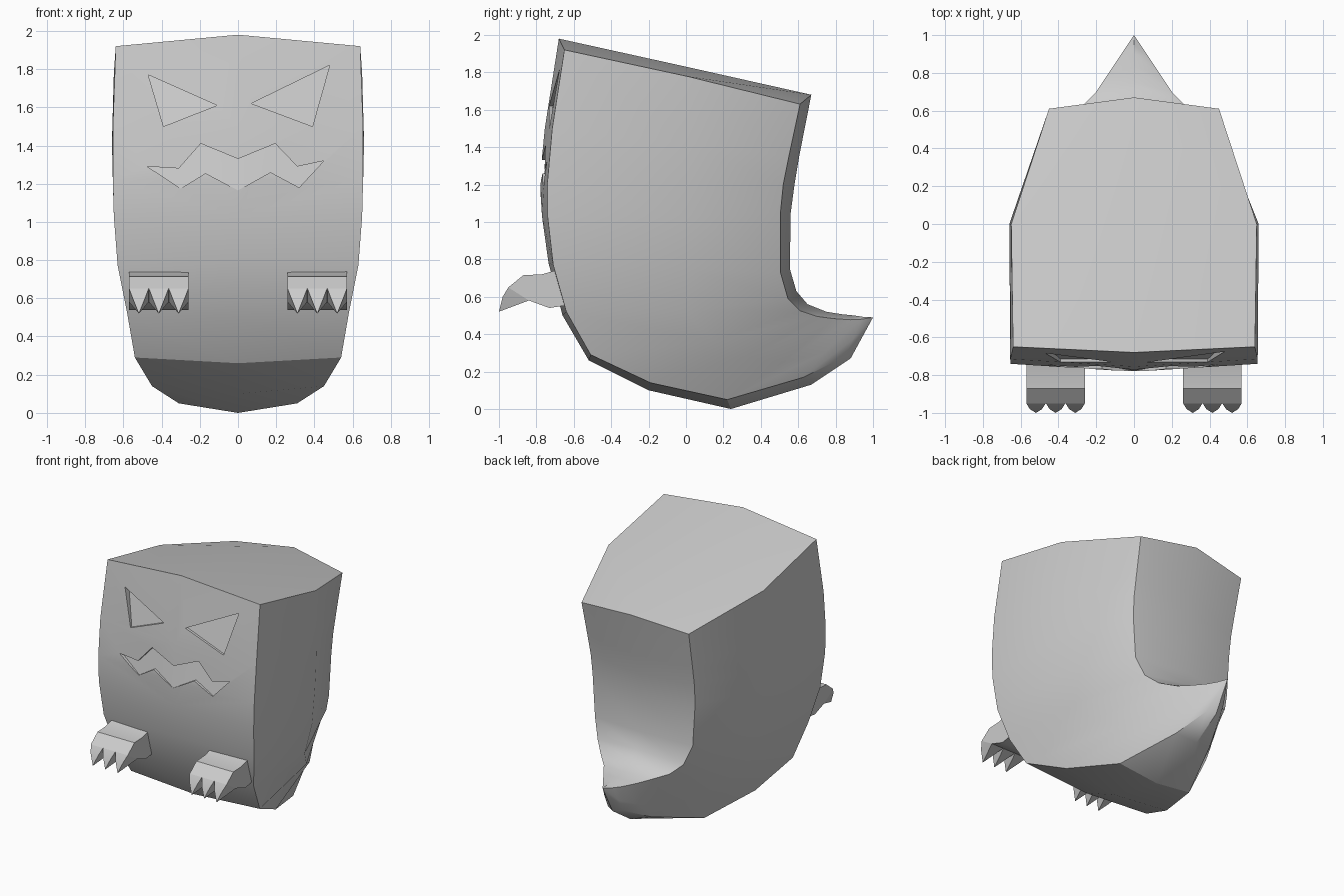
import bpy, bmesh, math

if "Cube" in bpy.data.objects:
    bpy.data.objects.remove(bpy.data.objects["Cube"])

grey = bpy.data.materials.new("plain grey")
grey.diffuse_color = (0.6, 0.6, 0.6, 1)
grey.use_nodes = True
grey.node_tree.nodes["Principled BSDF"].inputs["Base Color"].default_value = grey.diffuse_color


def finish(bm, name):
    bmesh.ops.recalc_face_normals(bm, faces=bm.faces[:])
    me = bpy.data.meshes.new(name)
    bm.to_mesh(me)
    bm.free()
    me.materials.append(grey)
    ob = bpy.data.objects.new(name, me)
    bpy.context.collection.objects.link(ob)
    return ob


def smooth(ob, angle):
    bpy.ops.object.select_all(action='DESELECT')
    ob.select_set(True)
    bpy.context.view_layer.objects.active = ob
    bpy.ops.object.shade_smooth_by_angle(angle=math.radians(angle))


# Body cross-sections from the crown to the tail:
# front centre (y, z), front edge (x, y, z), flank, back edge, back centre (y, z)
rows = [
    ((-.68, 1.98), (.64, -.65, 1.92), (.65, 0, 1.78), (.45, .61, 1.63), (.67, 1.68)),
    ((-.755, 1.5), (.655, -.715, 1.5), (.66, 0, 1.42), (.44, .55, 1.35), (.605, 1.35)),
    ((-.782, 1.22), (.655, -.74, 1.22), (.655, 0, 1.2), (.435, .52, 1.2), (.58, 1.2)),
    ((-.77, 1.03), (.65, -.74, 1.03), (.645, 0, 1.03), (.43, .505, 1.05), (.56, 1.05)),
    ((-.735, .78), (.63, -.71, .77), (.62, 0, .75), (.41, .505, .73), (.555, .75)),
    ((-.66, .5), (.58, -.64, .52), (.56, 0, .52), (.36, .545, .59), (.59, .63)),
    ((-.52, .26), (.54, -.51, .29), (.47, .15, .36), (.29, .61, .525), (.65, .56)),
    ((-.2, .1), (.45, -.19, .14), (.37, .33, .28), (.2, .7, .495), (.75, .52)),
    ((.24, 0), (.31, .22, .05), (.25, .52, .25), (.14, .79, .483), (.83, .507)),
    ((.67, .13), (.15, .63, .17), (.13, .74, .3), (.08, .88, .477), (.9, .5)),
    ((.88, .27), (.06, .85, .28), (.06, .89, .37), (.04, .94, .48), (.95, .492)),
]
bm = bmesh.new()
rings = []
for fc, f, m, b, bc in rows:
    pts = [(0, *fc), f, m, b, (0, *bc)]
    pts += [(-p[0], p[1], p[2]) for p in (b, m, f)]
    rings.append([bm.verts.new(p) for p in pts])
for r, s in zip(rings, rings[1:]):
    for i in range(8):
        j = (i + 1) % 8
        bm.faces.new((r[i], r[j], s[j], s[i]))
tip = bm.verts.new((0, 1, .49))
for i in range(8):
    bm.faces.new((rings[-1][i], rings[-1][(i + 1) % 8], tip))
# Ridged crown
crown = bm.verts.new((0, 0, 1.83))
t = rings[0]
for q in ((0, 1, 2), (2, 3, 4), (4, 5, 6), (6, 7, 0)):
    bm.faces.new([t[i] for i in q] + [crown])
body = finish(bm, "body")


def front_y(x, z):
    """Depth of the front wall of the body."""
    for (c0, e0, *_), (c1, e1, *_) in zip(rows, rows[1:]):
        if c0[1] >= z >= c1[1]:
            k = (c0[1] - z) / (c0[1] - c1[1])
            c = c0[0] + (c1[0] - c0[0]) * k
            e = e0[1] + (e1[1] - e0[1]) * k
            return c + (e - c) * abs(x) / .65
    return -.7


def carve(name, polys):
    """Cut a recess; each point is (x, y, z) on its floor."""
    bm = bmesh.new()
    for poly in polys:
        bm.faces.new([bm.verts.new(p) for p in poly])
    bmesh.ops.remove_doubles(bm, verts=bm.verts[:], dist=1e-5)
    bmesh.ops.triangulate(bm, faces=bm.faces[:])
    old = bm.verts[:]
    ext = bmesh.ops.extrude_face_region(bm, geom=bm.faces[:], use_keep_orig=True)
    for v in ext['geom']:
        if isinstance(v, bmesh.types.BMVert):
            v.co.y -= .2
    cutter = finish(bm, name)
    cutter.hide_render = True
    mod = body.modifiers.new(name, 'BOOLEAN')
    mod.operation = 'DIFFERENCE'
    mod.solver = 'EXACT'
    mod.object = cutter
    bpy.context.view_layer.objects.active = body
    bpy.ops.object.modifier_apply(modifier=name)
    bpy.data.objects.remove(cutter)


# Slanted eyes, deepest along the brow: outer top, inner, bottom
for name, tri in (("left_eye_cut", ((-.47, 1.77), (-.11, 1.61), (-.39, 1.5))),
                  ("right_eye_cut", ((.48, 1.82), (.07, 1.62), (.39, 1.5)))):
    carve(name, [[(x, front_y(x, z) + d, z) for (x, z), d in zip(tri, (.05, .02, .015))]])

# Jagged mouth, two halves meeting on the centre line, floor tilted upwards
halves = [
    [(0, 1.33), (-.195, 1.41), (-.31, 1.28), (-.475, 1.29), (-.3, 1.175), (-.17, 1.255), (0, 1.165)],
    [(0, 1.33), (.195, 1.41), (.31, 1.29), (.45, 1.32), (.32, 1.18), (.17, 1.26), (0, 1.165)],
]
carve("mouth_cut", [[(x, -.777 + .07 * abs(x) + .2 * (z - 1.165), z) for x, z in h]
                    for h in halves])
smooth(body, 30)

# Paws with three claws each
palm = [(-.6, .77), (-.7, .74), (-.77, .72), (-.87, .715), (-.95, .65),
        (-.84, .58), (-.73, .54), (-.6, .56)]
for side, cx in (("left", -.415), ("right", .415)):
    bm = bmesh.new()
    a = [bm.verts.new((cx - .155, y, z)) for y, z in palm]
    b = [bm.verts.new((cx + .155, y, z)) for y, z in palm]
    bm.faces.new(a)
    bm.faces.new(b)
    for i in range(len(palm)):
        j = (i + 1) % len(palm)
        bm.faces.new((a[i], a[j], b[j], b[i]))
    smooth(finish(bm, side + "_paw"), 35)
    for n in (-1, 0, 1):
        bm = bmesh.new()
        x = cx + n * .104
        for w, y, z in ((.051, -.95, .65), (.051, -.84, .58), (.032, -.98, .6), (.03, -.91, .56)):
            bm.verts.new((x - w, y, z))
            bm.verts.new((x + w, y, z))
        bm.verts.new((x, -1, .52))
        bmesh.ops.convex_hull(bm, input=bm.verts[:])
        smooth(finish(bm, f"{side}_claw_{n + 2}"), 35)
